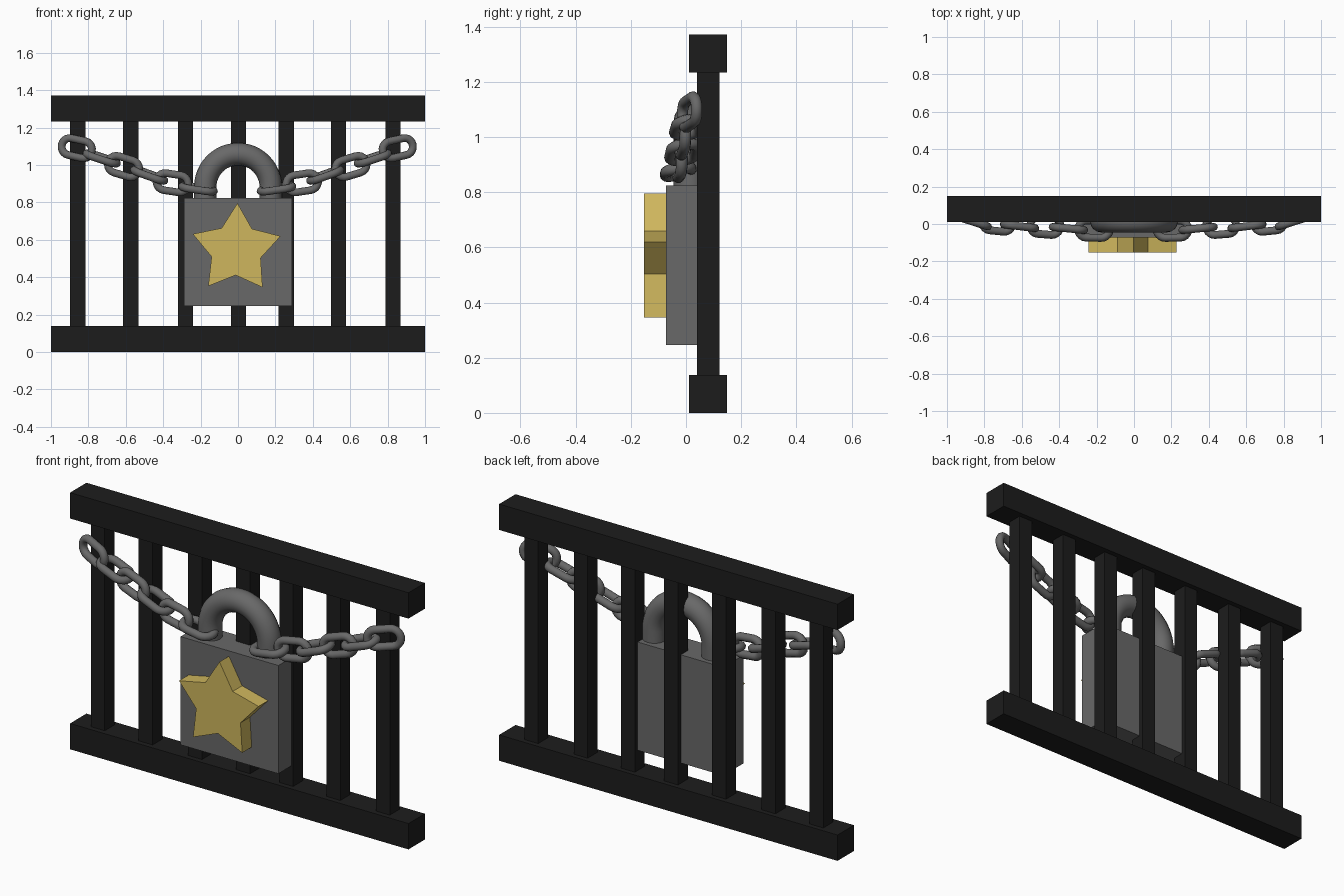
import bpy, bmesh
from math import pi, sin, cos, radians
from mathutils import Vector

if "Cube" in bpy.data.objects:
    bpy.data.objects.remove(bpy.data.objects["Cube"])


def material(name, rgb):
    m = bpy.data.materials.new(name)
    m.diffuse_color = (*rgb, 1)
    m.use_nodes = True
    m.node_tree.nodes["Principled BSDF"].inputs["Base Color"].default_value = m.diffuse_color
    return m


BLACK = material("black_iron", (0.012, 0.012, 0.012))
GREY = material("grey_steel", (0.14, 0.14, 0.14))
GOLD = material("gold", (0.62, 0.47, 0.11))


def box(name, x, y, z, mat):
    """Box from (min, max) pairs."""
    bpy.ops.mesh.primitive_cube_add(
        size=1, location=[(a + b) / 2 for a, b in (x, y, z)])
    ob = bpy.context.object
    ob.name = name
    ob.scale = [b - a for a, b in (x, y, z)]
    bpy.ops.object.transform_apply(location=False, rotation=False, scale=True)
    ob.data.materials.append(mat)


def tube(name, points, radius, closed, mat, res):
    """Round rod swept along a list of points."""
    cu = bpy.data.curves.new(name, 'CURVE')
    cu.dimensions = '3D'
    cu.bevel_depth = radius
    cu.bevel_resolution = res
    cu.use_fill_caps = not closed
    sp = cu.splines.new('POLY')
    sp.points.add(len(points) - 1)
    for p, co in zip(sp.points, points):
        p.co = (*co, 1)
    sp.use_cyclic_u = closed
    ob = bpy.data.objects.new(name, cu)
    bpy.context.collection.objects.link(ob)
    bpy.ops.object.select_all(action='DESELECT')
    ob.select_set(True)
    bpy.context.view_layer.objects.active = ob
    bpy.ops.object.convert(target='MESH')
    ob = bpy.context.object
    ob.name = name
    ob.data.materials.clear()
    ob.data.materials.append(mat)
    bpy.ops.object.shade_smooth_by_angle(angle=radians(50))


# fence rails and bars
box("bottom_rail", (-1, 1), (0.011, 0.149), (0, 0.138), BLACK)
box("top_rail", (-1, 1), (0.011, 0.149), (1.233, 1.371), BLACK)
for i, x in enumerate((-0.856, -0.573, -0.281, 0.003, 0.258, 0.537, 0.829)):
    box(f"bar_{i + 1}", (x - 0.041, x + 0.041), (0.039, 0.122), (0.1, 1.27), BLACK)

# padlock body and shackle
box("lock_body", (-0.289, 0.289), (-0.072, 0.098), (0.246, 0.824), GREY)
arc = [(0.175 * cos(pi * i / 24), 0.015, 0.883 + 0.175 * sin(pi * i / 24))
       for i in range(25)]
tube("shackle", [(0.175, 0.015, 0.79)] + arc + [(-0.175, 0.015, 0.79)],
     0.06, False, GREY, 6)

# star plate on the lock front
bm = bmesh.new()
verts = []
for i in range(10):
    r = 0.138 if i % 2 else 0.247
    a = radians(88.6 + 36 * i)
    verts.append(bm.verts.new((-0.009 + r * cos(a), -0.152, 0.549 + r * sin(a))))
face = bm.faces.new(verts)
new = bmesh.ops.extrude_face_region(bm, geom=[face])["geom"]
bmesh.ops.translate(bm, vec=(0, 0.09, 0),
                    verts=[v for v in new if isinstance(v, bmesh.types.BMVert)])
bmesh.ops.recalc_face_normals(bm, faces=bm.faces)
me = bpy.data.meshes.new("star")
bm.to_mesh(me)
bm.free()
me.materials.append(GOLD)
bpy.context.collection.objects.link(bpy.data.objects.new("star", me))

# chain links: centre, direction, lies flat or faces front
LINKS = [
    ((-0.858, 0.013, 1.090), (1, -0.32, -0.22), False),
    ((-0.725, 0.008, 1.035), (1, -0.10, -0.33), True),
    ((-0.608, -0.012, 0.992), (1, -0.12, -0.30), False),
    ((-0.470, -0.010, 0.945), (1, -0.08, -0.36), True),
    ((-0.347, -0.024, 0.905), (1, -0.10, -0.15), False),
    ((-0.210, -0.028, 0.873), (1, -0.02, -0.15), True),
]
HALF, WIDE, ROD = 0.040, 0.046, 0.021   # straight half length, bend radius, rod radius


def link_points(centre, direction, flat, side):
    d = Vector(direction).normalized()
    w = Vector((0, 1, 0.15)) if flat else Vector((0, 0, 1))
    w = (w - d * w.dot(d)).normalized()
    pts = []
    for end in (0, 1):
        for k in range(11):
            a = -pi / 2 + pi * k / 10 + pi * end
            p = Vector(centre) + d * (WIDE * cos(a) + (HALF, -HALF)[end]) + w * WIDE * sin(a)
            pts.append((p.x * side - 0.004, p.y, p.z))
    return pts


for side, label in ((1, "left"), (-1, "right")):
    for i, (c, d, flat) in enumerate(LINKS):
        tube(f"{label}_chain_link_{i + 1}", link_points(c, d, flat, side),
             ROD, True, GREY, 3)
